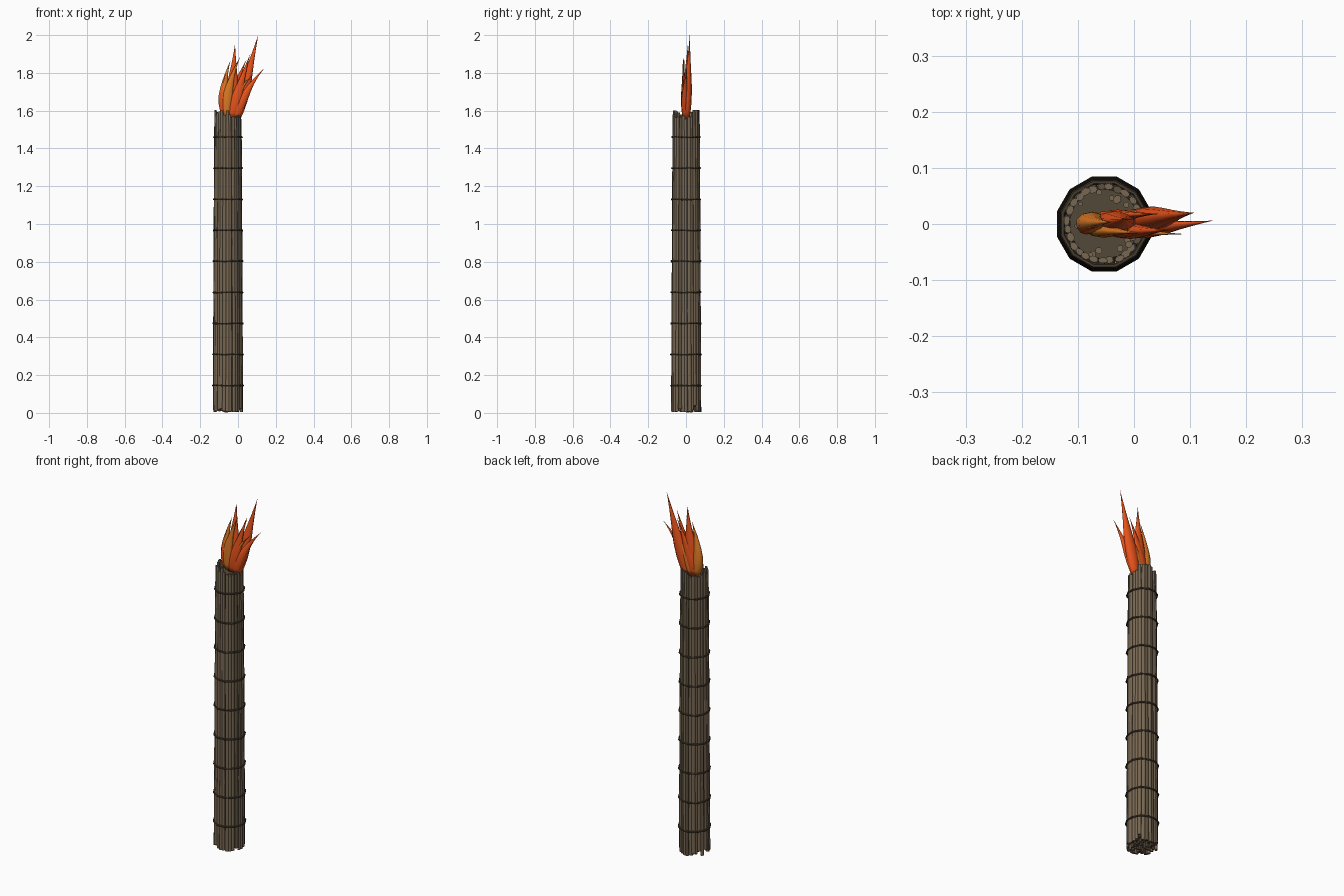
import bpy, bmesh, math, random
from mathutils import Vector

if "Cube" in bpy.data.objects:
    bpy.data.objects.remove(bpy.data.objects["Cube"])

random.seed(4)
CX = -0.053          # axis of the bundle


def material(name, rgb):
    m = bpy.data.materials.new(name)
    m.diffuse_color = (*rgb, 1)
    m.use_nodes = True
    m.node_tree.nodes["Principled BSDF"].inputs["Base Color"].default_value = m.diffuse_color
    return m


WOOD = material("brown wood", (0.185, 0.135, 0.085))
DARK = material("dark wood", (0.105, 0.080, 0.048))
CORE = material("olive core", (0.085, 0.066, 0.040))
BIND = material("binding brown", (0.060, 0.045, 0.027))
RED = material("flame red orange", (0.90, 0.095, 0.012))
ORANGE = material("flame amber", (0.72, 0.19, 0.018))


def outer(z):
    """Outside radius of the bundle, tapering upwards."""
    return 0.082 - 0.0075 * z / 1.6


def tube(bm, pts, rads, sides, mat=0, twist=0.0):
    """Closed tube through points; rads are (x, y) radii of level rings, turned by twist."""
    c, s = math.cos(twist), math.sin(twist)
    rings = []
    for p, (rx, ry) in zip(pts, rads):
        ring = []
        for i in range(sides):
            b = math.tau * (i + 0.5) / sides
            u, v = rx * math.cos(b), ry * math.sin(b)
            ring.append(bm.verts.new((p[0] + u * c - v * s, p[1] + u * s + v * c, p[2])))
        rings.append(ring)
    faces = [bm.faces.new(rings[0][::-1]), bm.faces.new(rings[-1])]
    for a, b in zip(rings, rings[1:]):
        for i in range(sides):
            j = (i + 1) % sides
            faces.append(bm.faces.new((a[i], a[j], b[j], b[i])))
    for f in faces:
        f.material_index = mat


def finish(bm, name, mats, smooth=False):
    me = bpy.data.meshes.new(name)
    bm.to_mesh(me)
    bm.free()
    for m in mats:
        me.materials.append(m)
    ob = bpy.data.objects.new(name, me)
    bpy.context.collection.objects.link(ob)
    if smooth:
        for p in me.polygons:
            p.use_smooth = True
    return ob


# Inner core that closes the bundle
bm = bmesh.new()
tube(bm, [(CX, 0, 0.03), (CX, 0, 1.555)], [(0.070, 0.070), (0.062, 0.062)], 24)
finish(bm, "bundle_core", [CORE])

# Outer sticks, slightly crooked with uneven ends, lower towards the front right
bm = bmesh.new()
N = 27
for k in range(N):
    a = math.tau * (k + random.uniform(-0.2, 0.2)) / N
    wide = random.uniform(0.0085, 0.0115)
    r = random.uniform(0.0065, 0.0080)
    z0 = 0.005 + random.random() ** 2 * 0.035
    low = math.cos(a + 0.35) > 0.55
    z1 = random.uniform(1.555, 1.572) if low else 1.605 - random.random() ** 1.5 * 0.03
    inset = random.uniform(0.0, 0.003)
    pts, rads = [], []
    for s in range(5):
        z = z0 + (z1 - z0) * s / 4
        aa = a + random.uniform(-0.02, 0.02)
        d = outer(z) - r - inset
        pts.append((CX + d * math.cos(aa), d * math.sin(aa), z))
        f = random.uniform(0.93, 1.05) * (0.85 if s == 4 else 1)
        rads.append((r * f, wide * f))
    tube(bm, pts, rads, 8, 1 if random.random() < 0.15 else 0, a)
ob = finish(bm, "outer_sticks", [WOOD, DARK], True)
bpy.context.view_layer.objects.active = ob
ob.select_set(True)
bpy.ops.object.shade_smooth_by_angle(angle=math.radians(60))

# Short inner stick ends poking out at the top and bottom
bm = bmesh.new()
for k in range(20):
    a, d = random.uniform(0, math.tau), random.uniform(0.048, 0.060)
    x, y = CX + d * math.cos(a), d * math.sin(a)
    r = random.uniform(0.004, 0.007)
    tube(bm, [(x, y, 1.5), (x, y, random.uniform(1.560, 1.59))], [(r, r)] * 2, 8)
for k in range(34):
    a, d = k * 2.4, 0.064 * math.sqrt((k + 0.5) / 34)
    x, y = CX + d * math.cos(a), d * math.sin(a)
    r = random.uniform(0.006, 0.009)
    tube(bm, [(x, y, random.uniform(0.0, 0.025)), (x, y, 0.1)], [(r, r)] * 2, 8)
finish(bm, "inner_stick_ends", [WOOD])

# Binding rings, twelve-sided
bm = bmesh.new()
MINOR = 6
for k in range(9):
    zc = 0.145 + k * 0.1644
    R = outer(zc) + 0.0015
    ring = []
    for i in range(12):
        a = math.tau * (i + 0.5) / 12
        zz = zc + random.uniform(-0.002, 0.002)
        ring.append([bm.verts.new((CX + (R + 0.0045 * math.cos(b)) * math.cos(a),
                                   (R + 0.0045 * math.cos(b)) * math.sin(a),
                                   zz + 0.005 * math.sin(b)))
                     for b in [math.tau * j / MINOR for j in range(MINOR)]])
    for i in range(12):
        p, q = ring[i], ring[(i + 1) % 12]
        for j in range(MINOR):
            n = (j + 1) % MINOR
            bm.faces.new((p[j], q[j], q[n], p[n]))
finish(bm, "binding_rings", [BIND])

# Flame tongues: base, bend, tip, half width, half depth, colour (0 red, 1 amber)
TONGUES = [
    ((-0.008, 0.004, 1.555), (0.045, 0.012, 1.76), (0.107, 0.020, 2.00), 0.035, 0.022, 0),
    ((-0.010, -0.004, 1.560), (0.020, -0.012, 1.70), (0.140, 0.006, 1.825), 0.031, 0.019, 0),
    ((-0.045, 0.004, 1.560), (-0.025, 0.002, 1.76), (-0.016, 0.010, 1.95), 0.036, 0.020, 0),
    ((-0.065, 0.003, 1.570), (-0.096, 0.000, 1.71), (-0.040, 0.004, 1.865), 0.029, 0.020, 1),
    ((-0.058, -0.008, 1.570), (-0.070, -0.012, 1.72), (0.012, -0.016, 1.885), 0.028, 0.014, 1),
    ((-0.030, -0.008, 1.565), (-0.005, -0.016, 1.70), (0.065, -0.010, 1.900), 0.031, 0.015, 0),
    ((-0.028, -0.010, 1.565), (-0.025, -0.015, 1.70), (0.090, -0.018, 1.800), 0.019, 0.011, 1),
    ((-0.050, 0.010, 1.570), (-0.035, 0.016, 1.70), (0.045, 0.018, 1.870), 0.030, 0.012, 0),
    ((-0.035, 0.012, 1.570), (-0.005, 0.017, 1.70), (0.055, 0.020, 1.800), 0.020, 0.010, 1),
    ((-0.078, -0.004, 1.575), (-0.098, -0.006, 1.68), (-0.065, -0.004, 1.800), 0.016, 0.014, 0),
]
PROFILE = [(0, 0.62), (0.1, 0.86), (0.22, 1.0), (0.38, 0.97), (0.52, 0.76),
           (0.66, 0.50), (0.8, 0.27), (0.92, 0.10), (1, 0.01)]
bm = bmesh.new()
for p0, p1, p2, w, d, col in TONGUES:
    p0, p1, p2 = Vector(p0), Vector(p1), Vector(p2)
    pts = [p0 * (1 - t) ** 2 + p1 * 2 * t * (1 - t) + p2 * t * t for t, _ in PROFILE]
    tube(bm, pts, [(w * s, d * s) for _, s in PROFILE], 10, col)
finish(bm, "flame", [RED, ORANGE], True)
